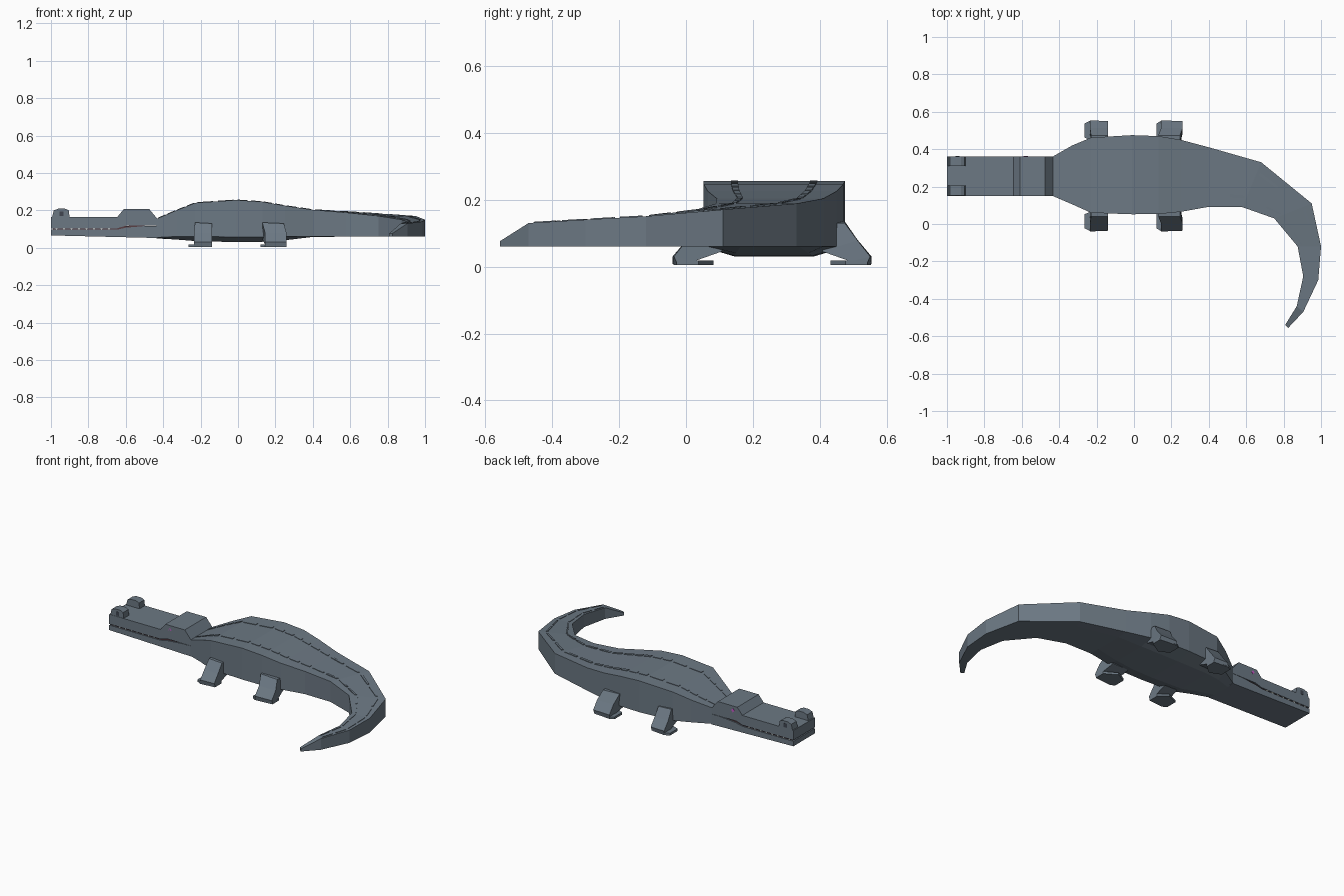
import bpy, bmesh
from mathutils import Vector

AXIS = 0.257  # y of the body's centre line


def make(name, verts, faces, color=None):
    me = bpy.data.meshes.new(name)
    me.from_pydata([tuple(v) for v in verts], [], faces)
    bm = bmesh.new()
    bm.from_mesh(me)
    bmesh.ops.recalc_face_normals(bm, faces=bm.faces)
    bm.to_mesh(me)
    bm.free()
    ob = bpy.data.objects.new(name, me)
    bpy.context.collection.objects.link(ob)
    if color:
        mat = bpy.data.materials.new(name + "_paint")
        mat.diffuse_color = color
        me.materials.append(mat)
    return ob


def loft(name, rings, color=None):
    n = len(rings[0])
    verts = [v for r in rings for v in r]
    faces = [tuple(range(n)), tuple(range(len(verts) - n, len(verts)))]
    for i in range(len(rings) - 1):
        for j in range(n):
            k = (j + 1) % n
            faces.append((i * n + j, i * n + k, (i + 1) * n + k, (i + 1) * n + j))
    return make(name, verts, faces, color)


def slab(name, xz, y0, y1, color=None):
    return loft(name, [[(x, y, z) for x, z in xz] for y in (y0, y1)], color)


SKIN = (0.15, 0.19, 0.23, 1)

# Body and tail: outer xy, inner xy, top z, side bottom z, belly z
sections = [
    ((-0.435, 0.36), (-0.435, 0.15), 0.155, 0.055, 0.05),
    ((-0.33, 0.42), (-0.33, 0.105), 0.20, 0.06, 0.044),
    ((-0.23, 0.462), (-0.23, 0.06), 0.24, 0.06, 0.036),
    ((-0.01, 0.475), (-0.01, 0.052), 0.255, 0.058, 0.03),
    ((0.13, 0.47), (0.13, 0.053), 0.246, 0.058, 0.032),
    ((0.25, 0.45), (0.25, 0.065), 0.225, 0.06, 0.04),
    ((0.40, 0.41), (0.40, 0.092), 0.203, 0.06, 0.058),
    ((0.68, 0.33), (0.58, 0.09), 0.188, 0.06, 0.06),
    ((0.95, 0.11), (0.75, 0.03), 0.17, 0.06, 0.06),
    ((1.0, -0.12), (0.875, -0.12), 0.15, 0.06, 0.06),
    ((0.985, -0.30), (0.905, -0.28), 0.14, 0.06, 0.06),
    ((0.905, -0.47), (0.87, -0.44), 0.13, 0.06, 0.06),
    ((0.825, -0.555), (0.808, -0.54), 0.076, 0.06, 0.06),
]


def across(s, t, z):
    p = Vector(s[0]).lerp(Vector(s[1]), t)
    return Vector((p.x, p.y, z))


loft("body_and_tail", [[across(s, 0, s[2]), across(s, 1, s[2]), across(s, 1, s[3]),
                        across(s, 0.78, s[4]), across(s, 0.22, s[4]), across(s, 0, s[3])]
                       for s in sections], SKIN)

# Two rows of thin back scales, two dashes per body segment
verts, faces = [], []
for t in (0.22, 0.78):
    for a, b in zip(sections[:-2], sections[1:-1]):
        for f0, f1 in ((0.06, 0.44), (0.56, 0.94)):
            base = len(verts)
            for lift in (-0.004, 0.003):
                for f, w in ((f0, -0.025), (f0, 0.025), (f1, 0.025), (f1, -0.025)):
                    p = across(a, t + w, a[2] + lift).lerp(across(b, t + w, b[2] + lift), f)
                    verts.append(p)
            faces += [tuple(base + i for i in q) for q in
                      ((0, 1, 2, 3), (4, 5, 6, 7), (0, 1, 5, 4), (1, 2, 6, 5), (2, 3, 7, 6), (3, 0, 4, 7))]
make("back_scales", verts, faces, SKIN)

# Head: upper jaw with brow hump, lower jaw, and the mouth core between them
slab("upper_jaw", [(-1, 0.104), (-1, 0.165), (-0.645, 0.165), (-0.61, 0.207), (-0.475, 0.207),
                   (-0.43, 0.153), (-0.43, 0.118), (-0.60, 0.118), (-0.645, 0.104)], 0.15, 0.362, SKIN)
slab("lower_jaw", [(-1, 0.066), (-1, 0.097), (-0.645, 0.097), (-0.60, 0.107), (-0.5, 0.116),
                   (-0.43, 0.117), (-0.43, 0.052)], 0.15, 0.362, SKIN)
slab("mouth", [(-0.99, 0.09), (-0.99, 0.112), (-0.645, 0.112), (-0.5, 0.125), (-0.5, 0.1),
               (-0.645, 0.09)], 0.157, 0.355, (0.1, 0.05, 0.06, 1))

# Teeth, nostrils and eyes on both sides
for label, s in (("left", 1), ("right", -1)):
    side = lambda d: AXIS + s * d
    for i in range(8):
        x = -0.97 + i * 0.04
        slab(f"{label}_tooth_{i}", [(x - 0.008, 0.105), (x + 0.008, 0.105), (x, 0.096)],
             side(0.094), side(0.103), (0.9, 0.9, 0.8, 1))
    slab(f"{label}_nostril", [(-0.995, 0.16), (-0.985, 0.2), (-0.96, 0.209), (-0.925, 0.209),
                              (-0.905, 0.2), (-0.9, 0.16)], side(0.052), side(0.105), SKIN)
    slab(f"{label}_nostril_hole", [(-0.955, 0.17), (-0.955, 0.195), (-0.932, 0.195), (-0.932, 0.17)],
         side(0.09), side(0.106), (0.05, 0.06, 0.08, 1))
    slab(f"{label}_eye", [(-0.592, 0.18), (-0.58, 0.192), (-0.568, 0.18), (-0.58, 0.168)],
         side(0.09), side(0.107), (0.6, 0.1, 0.6, 1))

# Legs: top x range, foot x range, toe tip
for label, (t0, t1), (f0, f1), toe in (("front", (-0.23, -0.14), (-0.235, -0.14), -0.265),
                                       ("rear", (0.13, 0.245), (0.145, 0.26), 0.12)):
    for hand, s in (("left", 1), ("right", -1)):
        y = lambda d: AXIS + s * d
        loft(f"{label}_{hand}_leg", [
            [(t0, y(0.15), 0.135), (t1, y(0.15), 0.13), (t1, y(0.217), 0.13), (t0, y(0.217), 0.135)],
            [(t0, y(0.15), 0.045), (t1, y(0.15), 0.045), (f1, y(0.255), 0.078), (f0, y(0.255), 0.08)],
            [(f0, y(0.235), 0.015), (f1, y(0.235), 0.015), (f1, y(0.293), 0.03), (f0, y(0.297), 0.03)],
            [(f0, y(0.235), 0.008), (f1, y(0.235), 0.008), (f1, y(0.283), 0.008), (f0, y(0.297), 0.008)],
        ], SKIN)
        # Flat foot with toes reaching forward and inward
        pts = [(toe, 0.205), (toe, 0.28), (f0, 0.295), (f1, 0.285), (f1, 0.22), (f0 + 0.04, 0.175)]
        loft(f"{label}_{hand}_foot", [[(px, y(d), z) for px, d in pts] for z in (0.004, 0.018)], SKIN)
